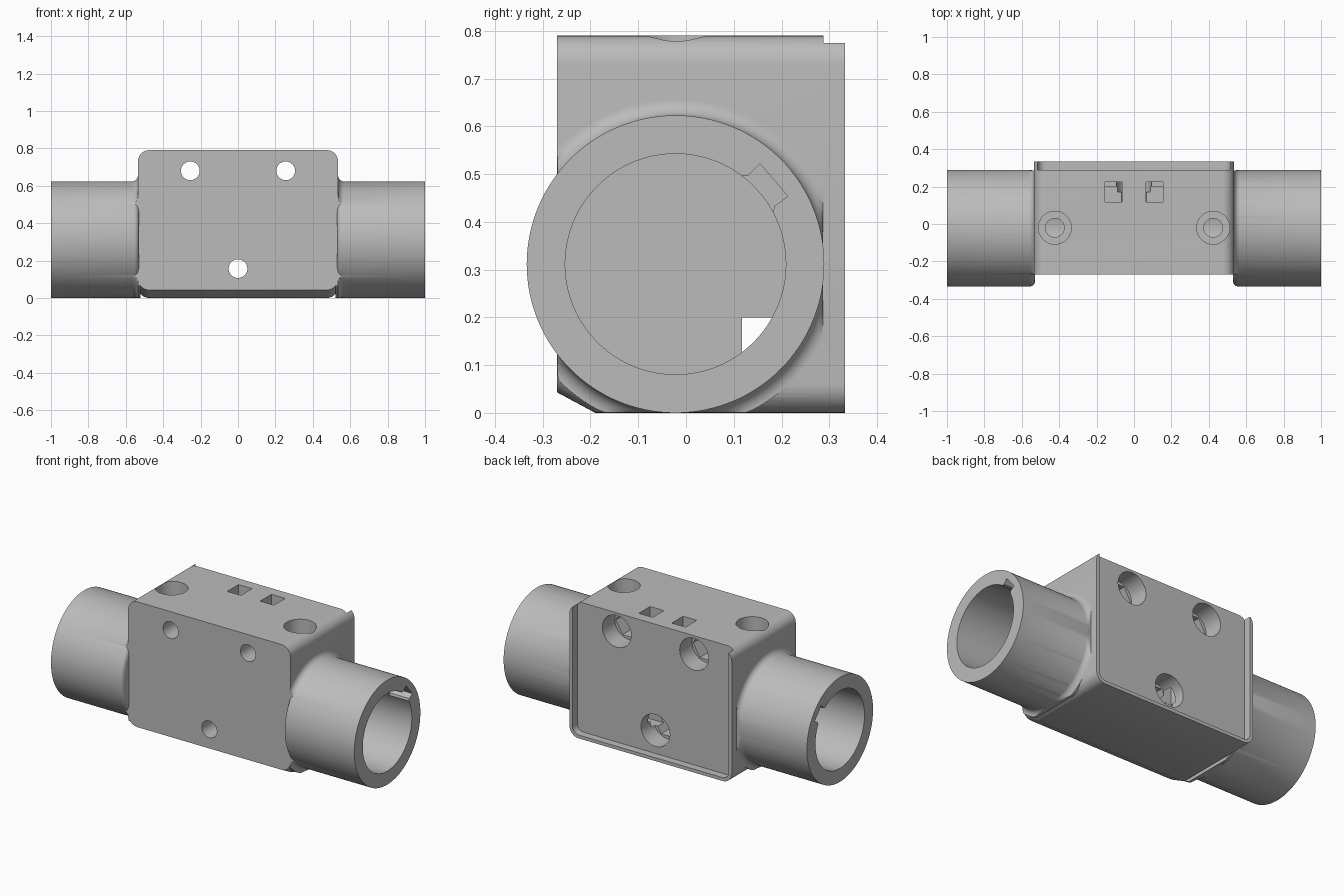
import bpy, bmesh
from math import pi, sin, cos, radians
from mathutils import Vector

old = bpy.data.objects.get("Cube")
if old:
    bpy.data.objects.remove(old, do_unlink=True)

mat = bpy.data.materials.new("plain grey")
mat.use_nodes = True
GREY = (0.5, 0.5, 0.5, 1)
mat.diffuse_color = GREY
mat.node_tree.nodes["Principled BSDF"].inputs["Base Color"].default_value = GREY

HALF, FRONT, BACK, TOP = 0.535, -0.27, 0.333, 0.79
RECESS = 0.288
AY, AZ, R_OUT, R_BORE = -0.022, 0.3115, 0.3115, 0.231


def loft(name, rings):
    """Closed solid skinned through rings of equal point count."""
    bm = bmesh.new()
    loops = [[bm.verts.new(p) for p in ring] for ring in rings]
    n = len(loops[0])
    for a, b in zip(loops, loops[1:]):
        for i in range(n):
            j = (i + 1) % n
            bm.faces.new((a[i], a[j], b[j], b[i]))
    bm.faces.new(loops[0])
    bm.faces.new(loops[-1])
    bmesh.ops.recalc_face_normals(bm, faces=bm.faces)
    mesh = bpy.data.meshes.new(name)
    bm.to_mesh(mesh)
    bm.free()
    mesh.materials.append(mat)
    ob = bpy.data.objects.new(name, mesh)
    bpy.context.collection.objects.link(ob)
    return ob


def circle(axis, at, u, v, r, n):
    """Ring round an axis; u and v are the centre in the other two axes."""
    out = []
    for i in range(n):
        t = 2 * pi * i / n
        p = [u + r * cos(t), v + r * sin(t)]
        p.insert("xyz".index(axis), at)
        out.append(Vector(p))
    return out


def turned(name, axis, u, v, profile, n=48):
    return loft(name, [circle(axis, at, u, v, r, n) for at, r in profile])


def box(name, x0, x1, y0, y1, z0, z1):
    return loft(name, [[(x0, y0, z), (x1, y0, z), (x1, y1, z), (x0, y1, z)]
                       for z in (z0, z1)])


def rounded(y, half, z0, z1, r, steps=10):
    """Rounded rectangle facing along y."""
    out = []
    for k, (sx, top) in enumerate(((1, 1), (-1, 1), (-1, 0), (1, 0))):
        cz = z1 - r if top else z0 + r
        for i in range(steps + 1):
            t = pi / 2 * (k + i / steps)
            out.append((sx * (half - r) + r * cos(t), y, cz + r * sin(t)))
    return out


def combine(target, tool, operation):
    mod = target.modifiers.new("join", 'BOOLEAN')
    mod.operation = operation
    mod.solver = 'EXACT'
    mod.object = tool
    bpy.ops.object.select_all(action='DESELECT')
    bpy.context.view_layer.objects.active = target
    target.select_set(True)
    bpy.ops.object.modifier_apply(modifier=mod.name)
    bpy.data.objects.remove(tool, do_unlink=True)


# Central block with rounded long edges and a sloped lower front
body = loft("connector_body", [
    rounded(FRONT, HALF, 0.043, TOP, 0.06),
    rounded(-0.19, HALF, 0, TOP, 0.06),
    rounded(BACK, HALF, 0, TOP, 0.06)])

# Sockets with a rounded inner edge, and fillets that blend into the block
for s in (-1, 1):
    edge = [(s * (0.555 - 0.025 * cos(t)), R_OUT - 0.025 * (1 - sin(t)))
            for t in (i * pi / 10 for i in range(6))]
    combine(body, turned("socket", "x", AY, AZ, edge + [(s, R_OUT)], 128), 'UNION')

    f = 0.035
    curve = [(s * (HALF + f * (1 - cos(t))), R_OUT - 0.001 + f * (1 - sin(t)))
             for t in (i * pi / 16 for i in range(9))]
    curve = [(s * 0.52, curve[0][1])] + curve + [(s * (HALF + f + 0.003), R_OUT - 0.01)]
    fillet = turned("fillet", "x", AY, AZ, curve, 128)
    for v in fillet.data.vertices:
        v.co.y = min(max(v.co.y, FRONT + 0.001), RECESS - 0.001)
        v.co.z = max(v.co.z, 0.001)
    combine(body, fillet, 'UNION')

# Recess in the back, open at the top
cutters = [loft("recess", [rounded(y, 0.515, 0.02, 1.0, 0.042) for y in (RECESS, 0.5)])]

# Blind bores, keyways and clamp screw holes on both sides
for s in (-1, 1):
    cutters.append(turned("bore", "x", AY, AZ, [(s * 0.25, R_BORE), (s * 1.1, R_BORE)], 128))
    a = radians(40.5)
    half_key = [(0.19, 0.055), (0.225, 0.05), (0.237, 0.042), (0.271, 0.045)]
    key = half_key + [(r, -w) for r, w in reversed(half_key)]
    cutters.append(loft("keyway", [
        [(x, AY + r * cos(a) - w * sin(a), AZ + r * sin(a) + w * cos(a)) for r, w in key]
        for x in (s * 0.87, s * 1.1)]))
    cutters.append(turned("screw_hole", "z", s * 0.423, -0.02,
                          [(0.45, 0.05), (0.69, 0.05), (0.69, 0.088), (0.9, 0.088)]))
    # Square cable shaft
    cutters.append(box("cable_shaft", s * 0.063, s * 0.154, 0.118, 0.224, 0.15, 0.9))

# Cable channel between the bores
cutters.append(box("cable_channel", -0.3, 0.3, 0.117, 0.2, 0.12, 0.2))

# Bolt holes with a round counterbore and a hexagonal nut seat
for x, z in ((-0.255, 0.68), (0.255, 0.68), (0, 0.157)):
    cutters.append(turned("bolt_hole", "y", x, z, [(-0.4, 0.05), (0.2, 0.05)]))
    cutters.append(turned("nut_seat", "y", x, z, [(0.09, 0.088), (0.2, 0.088)], 6))
    cutters.append(turned("counterbore", "y", x, z, [(0.171, 0.095), (0.4, 0.095)]))

for c in cutters:
    combine(body, c, 'DIFFERENCE')

bpy.ops.object.select_all(action='DESELECT')
body.select_set(True)
bpy.context.view_layer.objects.active = body
bpy.ops.object.shade_smooth_by_angle(angle=radians(30))
